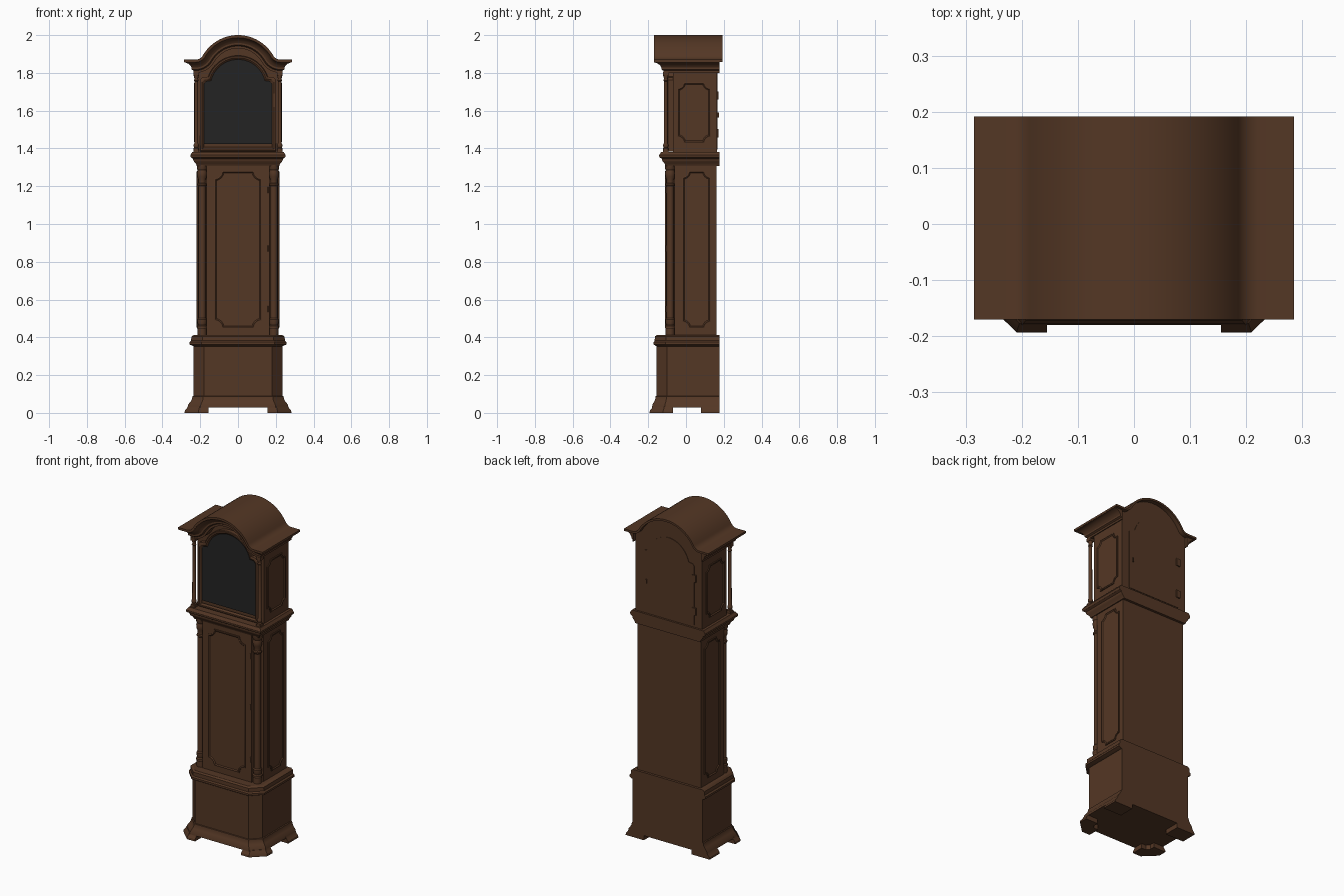
import bpy, bmesh
from math import sin, cos, pi, radians, asin, sqrt

if "Cube" in bpy.data.objects:
    bpy.data.objects.remove(bpy.data.objects["Cube"])

def material(name, col):
    m = bpy.data.materials.new(name)
    m.diffuse_color = (*col, 1)
    m.use_nodes = True
    m.node_tree.nodes["Principled BSDF"].inputs["Base Color"].default_value = m.diffuse_color
    return m

WOOD = material("dark_walnut", (0.088, 0.038, 0.018))
GLASS = material("dark_dial_glass", (0.017, 0.017, 0.017))

def skin(name, rings, mat=WOOD, caps=(True, True), mirror=False):
    """Skin a stack of closed rings; optionally mirror across x."""
    bm = bmesh.new()
    for s in ((1, -1) if mirror else (1,)):
        vs = [[bm.verts.new((s * x, y, z)) for x, y, z in r] for r in rings]
        n = len(rings[0])
        for a, b in zip(vs, vs[1:]):
            for i in range(n):
                j = (i + 1) % n
                bm.faces.new((a[i], a[j], b[j], b[i]))
        if caps[0]:
            bm.faces.new(vs[0][::-1])
        if caps[1]:
            bm.faces.new(vs[-1])
    bmesh.ops.recalc_face_normals(bm, faces=bm.faces)
    me = bpy.data.meshes.new(name)
    bm.to_mesh(me)
    bm.free()
    me.materials.append(mat)
    ob = bpy.data.objects.new(name, me)
    bpy.context.collection.objects.link(ob)
    bpy.ops.object.select_all(action='DESELECT')
    ob.select_set(True)
    bpy.context.view_layer.objects.active = ob
    bpy.ops.object.shade_smooth_by_angle(angle=radians(30))
    return ob

def extrude_z(name, poly, z0, z1, **k):
    return skin(name, [[(x, y, z) for x, y in poly] for z in (z0, z1)], **k)

def extrude_y(name, poly, y0, y1, **k):
    return skin(name, [[(x, y, z) for x, z in poly] for y in (y0, y1)], **k)

def rect(x0, x1, y0, y1):
    return [(x0, y0), (x1, y0), (x1, y1), (x0, y1)]

def lathe(name, cx, cy, profile, n=20, **k):
    return skin(name, [[(cx + r * cos(2 * pi * i / n), cy + r * sin(2 * pi * i / n), z)
                        for i in range(n)] for r, z in profile], **k)

# ---- base with canted front corners
BACK = 0.177

def canted(o, z):
    w, f, c = 0.235 + o, -0.156 - 0.75 * o, 0.055 + 0.4 * o
    return [(-w + c, f, z), (w - c, f, z), (w, f + c, z), (w, BACK, z),
            (-w, BACK, z), (-w, f + c, z)]

skin("base_box", [canted(o, z) for o, z in
     ((.032, .028), (.028, .045), (.016, .06), (.008, .075), (.006, .088), (0, .09), (0, .37))])
skin("base_top_moulding", [canted(o, z) for o, z in
     ((.0, .352), (.012, .358), (.021, .362), (.021, .374), (.013, .382), (.012, .404), (0, .412))])

# ---- bracket feet
def foot(o, z):
    return [(x, y, z) for x, y in (
        (.155, -.176 - o), (.204 + o * .3, -.176 - o), (.266 + o, -.115 - o * .4), (.266 + o, -.07),
        (.20, -.07), (.20, -.10), (.185, -.12), (.155, -.12))]

skin("front_feet", [foot(.017, 0), foot(.015, .012), foot(.004, .025), foot(0, .034)], mirror=True)
skin("rear_feet", [[(x, y, z) for x, y in rect(.16, w, .08, BACK)] for w, z in
     ((.283, 0), (.281, .012), (.27, .025), (.266, .034))], mirror=True)

# ---- trunk with notched corners holding columns
half = [(.166, -.105), (.166, -.06), (.213, -.06), (.213, .162)]
trunk = half + [(-x, y) for x, y in half[::-1]]
extrude_z("trunk", trunk, .40, 1.32)
lathe("trunk_columns", .19, -.084, [
    (.024, .40), (.024, .445), (.027, .45), (.027, .46), (.021, .466), (.025, .48), (.025, .495),
    (.020, .502), (.020, 1.20), (.024, 1.205), (.024, 1.213), (.019, 1.218), (.019, 1.235),
    (.025, 1.25), (.027, 1.27), (.023, 1.285), (.027, 1.292), (.027, 1.32)], mirror=True)

# ---- raised panels with scooped corners
def panel(name, u0, u1, v0, v1, place, r=.032, **k):
    W, H, cu, cv = (u1 - u0) / 2, (v1 - v0) / 2, (u0 + u1) / 2, (v0 + v1) / 2
    rings = []
    for o, d in ((0, -.002), (0, .005), (.005, .007), (.011, .002), (.016, .002)):
        a0 = asin(o / (r + o))
        q = []
        for i in range(7):
            a = a0 + (pi / 2 - 2 * a0) * i / 6
            q.append((W - (r + o) * sin(a), H - (r + o) * cos(a)))
        pts = (q + [(-x, y) for x, y in q[::-1]] + [(-x, -y) for x, y in q]
               + [(x, -y) for x, y in q[::-1]])
        rings.append([place(cu + x, cv + y, d) for x, y in pts])
    return skin(name, rings, **k)

panel("trunk_door_panel", -.125, .125, .45, 1.28, lambda u, v, d: (u, -.105 - d, v), r=.04)
panel("trunk_side_panels", -.018, .13, .45, 1.28, lambda u, v, d: (.213 + d, u, v), mirror=True)
panel("hood_side_panels", -.045, .13, 1.43, 1.75, lambda u, v, d: (.225 + d, u, v), mirror=True)

# ---- trunk door hinges
for i, z in enumerate((.55, .87, 1.18)):
    lathe("trunk_hinge_%d" % (i + 1), .16, -.107, [(.004, z - .015), (.004, z + .015)], n=10)

# ---- waist moulding under the hood
skin("waist_moulding", [[(x, y, z) for x, y in rect(-.215 - o, .215 + o, -.105 - o, BACK)]
     for o, z in ((.004, 1.308), (.008, 1.32), (.018, 1.33), (.022, 1.338), (.022, 1.345),
                  (.034, 1.352), (.037, 1.358), (.037, 1.366), (.033, 1.372), (.026, 1.382))])

# ---- arched cornice path, offset upward by h
def path(h):
    R, rf = .145 + h, .115 - h
    pts = [(R * cos(radians(90 - 60 * i / 14)), 1.785 + R * sin(radians(90 - 60 * i / 14)))
           for i in range(15)]
    pts += [(.225 + rf * cos(radians(210 + 60 * i / 7)), 1.915 + rf * sin(radians(210 + 60 * i / 7)))
            for i in range(1, 8)]
    return [(-x, z) for x, z in pts[:0:-1]] + pts

# ---- hood body follows the arch
extrude_y("hood_body", path(.06) + [(.225, 1.375), (-.225, 1.375)], -.07, .165)

prof = [(-.05, 0), (0, 0), (0, .012), (.010, .018), (.010, .028), (.016, .038), (.027, .048),
        (.042, .054), (.049, .056), (.049, .068), (-.05, .068)]
paths = {h: path(h) for _, h in prof}

def side(s, y=None):
    return [(s * (.235 + max(o, -.005)), -.12 - o if y is None else y, 1.8 + h) for o, h in prof]

front = [[(paths[h][i][0], -.12 - o, paths[h][i][1]) for o, h in prof]
         for i in range(len(paths[0]))]
skin("arched_cornice", [side(-1, BACK), side(-1)] + front + [side(1), side(1, BACK)])

# ---- curved roof board
hi = [(-.285, 1.87)] + path(.07) + [(.285, 1.87)]
lo = [(-.285, 1.858)] + path(.058) + [(.285, 1.858)]
skin("roof_board", [[(a[0], -.17, a[1]), (a[0], .192, a[1]), (b[0], .192, b[1]), (b[0], -.17, b[1])]
                    for a, b in zip(hi, lo)])

# ---- hood door with break-arch opening
def arch(o, base=1.385):
    R, zc = .167 - o, 1.725
    zs = 1.78 - o
    a0 = asin((zs - zc) / R)
    arc = [(R * cos(a0 + (pi - 2 * a0) * i / 24), zc + R * sin(a0 + (pi - 2 * a0) * i / 24))
           for i in range(25)]
    w = .202 - o
    return ([(-w, base + o), (w, base + o), (w, zs - .018), (w - .012, zs - .004)] + arc
            + [(-w + .012, zs - .004), (-w, zs - .018)])

skin("hood_door_frame", [[(x, y, z) for x, z in arch(o)] for o, y in
     ((0, -.068), (0, -.094), (.004, -.097), (.012, -.097), (.018, -.092), (.022, -.088))],
     caps=(True, False))
extrude_y("dial_glass", [(x, z + .018 if z < 1.45 else z) for x, z in arch(.021)],
          -.09, -.075, mat=GLASS)

# ---- hood columns with square blocks
lathe("hood_columns", .221, -.107, [
    (.015, 1.39), (.015, 1.40), (.011, 1.405), (.014, 1.412), (.014, 1.42), (.0105, 1.426),
    (.0095, 1.755), (.013, 1.76), (.010, 1.765), (.010, 1.772), (.014, 1.785), (.014, 1.795)],
    mirror=True)
blk = rect(.206, .236, -.122, -.092)
extrude_z("hood_column_bases", blk, 1.375, 1.393, mirror=True)
extrude_z("hood_column_caps", blk, 1.786, 1.805, mirror=True)

# ---- back access door, hinges and knob
extrude_y("hood_back_door", [(x * .9, z) for x, z in arch(.01)], .16, .168)
for i, z in enumerate((1.48, 1.68)):
    extrude_y("back_hinge_%d" % (i + 1), rect(-.185, -.16, z - .022, z + .022), .163, .173)
extrude_y("back_knob", rect(.145, .153, 1.565, 1.59), .163, .174)
